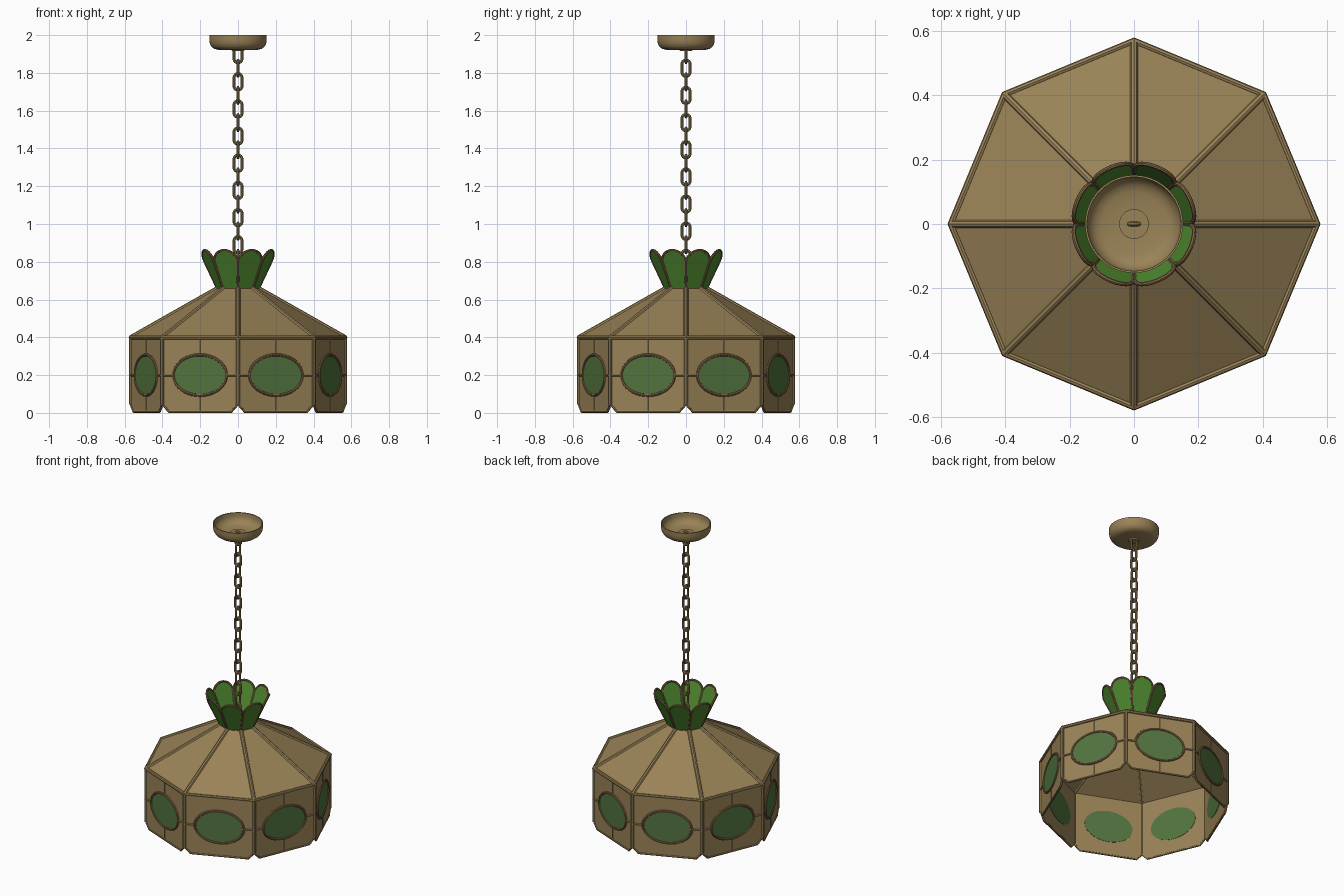
import bpy, bmesh, math
from math import sin, cos, pi
from mathutils import Vector

if "Cube" in bpy.data.objects:
    bpy.data.objects.remove(bpy.data.objects["Cube"])


def material(name, rgb):
    m = bpy.data.materials.new(name)
    m.diffuse_color = (*rgb, 1)
    m.use_nodes = True
    m.node_tree.nodes["Principled BSDF"].inputs["Base Color"].default_value = m.diffuse_color
    return m


GOLD = material("antique gold", (0.32, 0.225, 0.095))
BRONZE = material("bronze lead", (0.235, 0.14, 0.065))
OVAL = material("moss green glass", (0.085, 0.175, 0.05))
LEAF = material("leaf green glass", (0.075, 0.24, 0.028))


def finish(name, mesh, mat, smooth=True):
    mesh.materials.clear()
    mesh.materials.append(mat)
    ob = bpy.data.objects.new(name, mesh)
    bpy.context.collection.objects.link(ob)
    if smooth:
        bpy.ops.object.select_all(action='DESELECT')
        ob.select_set(True)
        bpy.context.view_layer.objects.active = ob
        bpy.ops.object.shade_smooth_by_angle(angle=math.radians(40))
    return ob


def tubes(name, paths, radius, mat, res=2):
    """paths: list of (points, closed) swept with a round section"""
    cu = bpy.data.curves.new(name + "_path", 'CURVE')
    cu.dimensions = '3D'
    cu.bevel_depth = radius
    cu.bevel_resolution = res
    cu.use_fill_caps = True
    for pts, closed in paths:
        s = cu.splines.new('POLY')
        s.points.add(len(pts) - 1)
        for p, q in zip(s.points, pts):
            p.co = (*q, 1)
        s.use_cyclic_u = closed
    tmp = bpy.data.objects.new(name + "_tmp", cu)
    bpy.context.collection.objects.link(tmp)
    bpy.context.view_layer.update()
    mesh = bpy.data.meshes.new_from_object(
        tmp.evaluated_get(bpy.context.evaluated_depsgraph_get()))
    bpy.data.objects.remove(tmp)
    return finish(name, mesh, mat)


def plates(name, outlines, front, back, mat):
    """flat plates from outlines, thickened along their normals"""
    bm = bmesh.new()
    for pts in outlines:
        n = Vector()
        for i, p in enumerate(pts):
            n += p.cross(pts[(i + 1) % len(pts)])
        n.normalize()
        a = [bm.verts.new(p + n * front) for p in pts]
        b = [bm.verts.new(p - n * back) for p in pts]
        bm.faces.new(a)
        bm.faces.new(b[::-1])
        for i in range(len(pts)):
            j = (i + 1) % len(pts)
            bm.faces.new((a[i], b[i], b[j], a[j]))
    mesh = bpy.data.meshes.new(name)
    bm.to_mesh(mesh)
    bm.free()
    return finish(name, mesh, mat, False)


def lathe(name, profile, mat, seg=48):
    bm = bmesh.new()
    vs = [bm.verts.new((r, 0, z)) for r, z in profile]
    es = [bm.edges.new(e) for e in zip(vs, vs[1:])]
    bmesh.ops.spin(bm, geom=vs + es, cent=(0, 0, 0), axis=(0, 0, 1),
                   angle=2 * pi, steps=seg)
    bmesh.ops.remove_doubles(bm, verts=bm.verts, dist=1e-5)
    bmesh.ops.recalc_face_normals(bm, faces=bm.faces)
    mesh = bpy.data.meshes.new(name)
    bm.to_mesh(mesh)
    bm.free()
    return finish(name, mesh, mat)


def polar(r, a, z):
    return Vector((r * cos(a), r * sin(a), z))


def on_side(a, d, u, z):
    """point on the side facing angle a, at distance d, u along it"""
    return Vector((d * cos(a) - u * sin(a), d * sin(a) + u * cos(a), z))


R, EAVE, TOP_R, TOP_Z = 0.567, 0.40, 0.108, 0.66
D, W = R * cos(pi / 8), R * sin(pi / 8)
SIDES = [pi / 8 + i * pi / 4 for i in range(8)]
CORNERS = [i * pi / 4 for i in range(8)]
MID, OW, OH = 0.2, 0.152, 0.107      # oval centre height and half sizes


def oval(a, k=1.0, d=D):
    return [on_side(a, d, OW * k * cos(t), MID + OH * k * sin(t))
            for t in (j * 2 * pi / 40 for j in range(40))]


# Skirt: eight panels with clipped lower corners, and their oval windows
skirt = [(-W, EAVE), (-W, 0.047), (-W + 0.038, 0.007),
         (W - 0.038, 0.007), (W, 0.047), (W, EAVE)]
plates("skirt_panels", [[on_side(a, D, u, z) for u, z in skirt] for a in SIDES],
       0.002, 0.008, GOLD)
plates("oval_windows", [oval(a) for a in SIDES], 0.005, 0.010, OVAL)
tubes("oval_frames", [(oval(a, 1.0, D + 0.003), True) for a in SIDES], 0.008, BRONZE)

# Lead strips between ovals and panel edges
tubes("side_strips", [([on_side(a, D + 0.002, s * OW, MID),
                        on_side(a, D + 0.002, s * W, MID)], False)
                      for a in SIDES for s in (-1, 1)], 0.007, GOLD)
tubes("upright_strips", [([on_side(a, D + 0.002, 0, z0), on_side(a, D + 0.002, 0, z1)], False)
                         for a in SIDES for z0, z1 in ((0.01, MID - OH), (MID + OH, EAVE))],
      0.003, GOLD)

# Skirt edging: hem, corner ribs and eave
tubes("skirt_hem", [([on_side(a, D, u, z) for u, z in skirt[1:5]], False)
                    for a in SIDES], 0.007, GOLD)
tubes("corner_ribs", [([polar(R, a, 0.045), polar(R, a, EAVE)], False)
                      for a in CORNERS], 0.011, GOLD)
tubes("eave_rim", [([polar(R + 0.001, a, EAVE) for a in CORNERS], True)], 0.011, GOLD)

# Roof: eight sloping panels, ribs, collar and cap
plates("roof_panels", [[polar(R, a, EAVE), polar(R, a + pi / 4, EAVE),
                        polar(TOP_R, a + pi / 4, TOP_Z), polar(TOP_R, a, TOP_Z)]
                       for a in CORNERS], 0.002, 0.006, GOLD)
tubes("roof_ribs", [([polar(R, a, EAVE), polar(TOP_R, a, TOP_Z)], False)
                    for a in CORNERS], 0.012, GOLD)
tubes("crown_collar", [([polar(TOP_R, a, TOP_Z) for a in CORNERS], True)], 0.008, BRONZE)
lathe("roof_cap", [(0, 0.661), (0.1, 0.661), (0.1, 0.653), (0, 0.653)], GOLD)

# Crown: eight flared petals with rounded tips
def petal(a):
    r0, r1, z1 = 0.102, 0.190, 0.861
    shape = [(-0.041, 0.0)] + [(-0.066 * cos(t), 0.72 + 0.28 * sin(t))
                               for t in (j * pi / 14 for j in range(15))] + [(0.041, 0.0)]
    return [on_side(a, r0 + (r1 - r0) * t, -u, TOP_Z + (z1 - TOP_Z) * t) for u, t in shape]


plates("crown_petals", [petal(a) for a in SIDES], 0.004, 0.004, LEAF)
tubes("petal_rims", [(petal(a), True) for a in SIDES], 0.007, BRONZE)

# Chain: alternating oval links
PITCH, HALF_W, WIRE = 0.0719, 0.0215, 0.0075
links = []
for k in range(-3, 15):
    z = 0.89 + PITCH * k
    straight = (PITCH + 2 * WIRE) / 2 - HALF_W
    pts = []
    for j in range(20):
        t = 2 * pi * (j + 0.5) / 20
        x, h = HALF_W * cos(t), HALF_W * sin(t) + math.copysign(straight, sin(t))
        pts.append(Vector((x, 0, z + h) if k % 2 == 0 else (0, x, z + h)))
    links.append((pts, True))
tubes("chain", links, WIRE, GOLD)

# Ceiling canopy: open bowl with a raised nut inside
lathe("ceiling_canopy", [(0, 1.922), (0.105, 1.922), (0.125, 1.927), (0.14, 1.938),
                         (0.149, 1.955), (0.152, 1.975), (0.152, 2.0), (0.146, 2.0),
                         (0.145, 1.975), (0.138, 1.955), (0.122, 1.940), (0.1, 1.932),
                         (0.046, 1.930), (0.046, 1.937), (0, 1.937)], GOLD)
lathe("canopy_nut", [(0, 1.915), (0.03, 1.915), (0.036, 1.924), (0, 1.924)], GOLD, 32)
